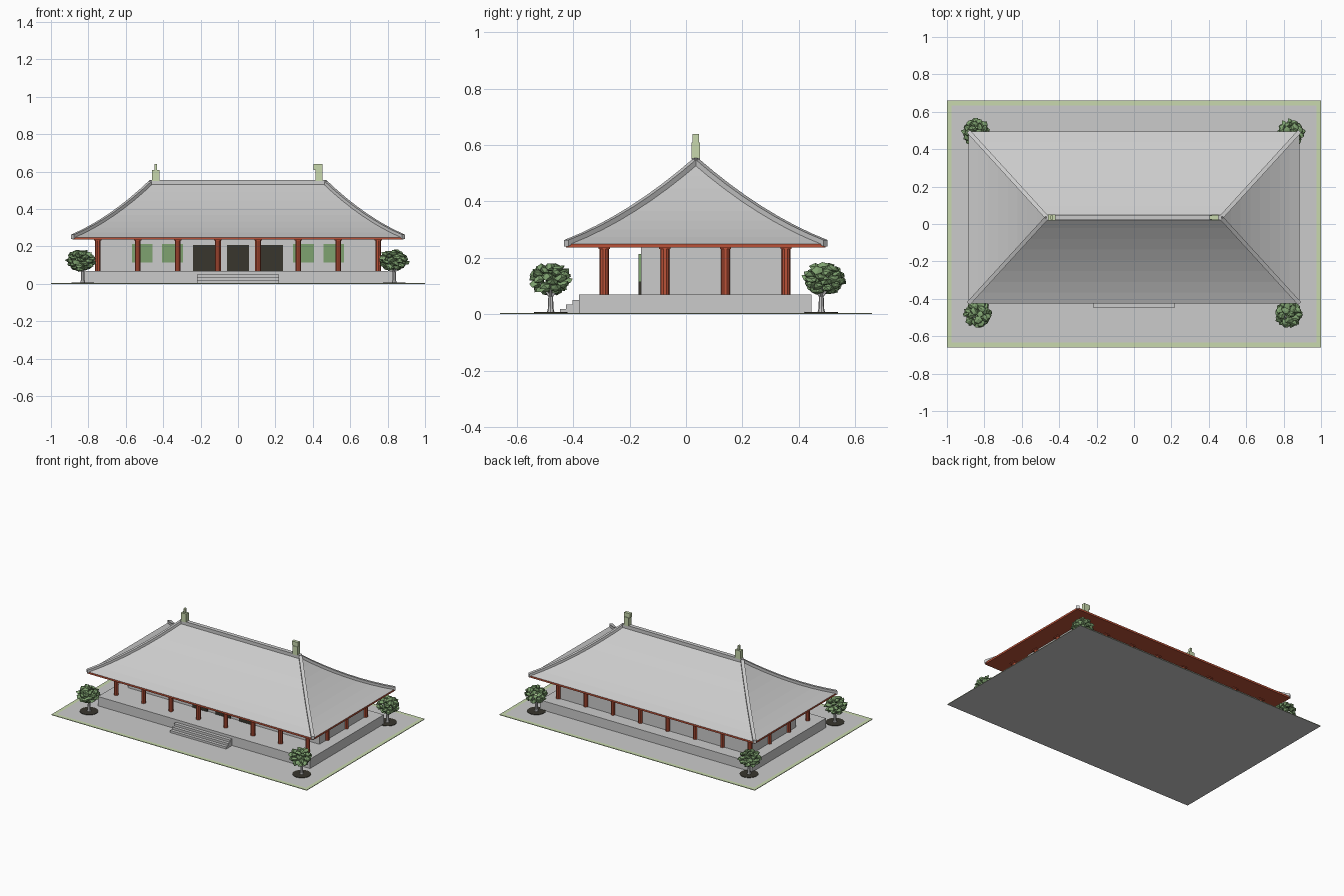
import bpy, bmesh, math, random
from mathutils import Vector, Matrix

random.seed(4)
cube = bpy.data.objects.get("Cube")
if cube:
    bpy.data.objects.remove(cube)


def material(name, color):
    m = bpy.data.materials.new(name)
    m.use_nodes = True
    m.diffuse_color = (*color, 1)
    m.node_tree.nodes["Principled BSDF"].inputs["Base Color"].default_value = (*color, 1)
    return m


stone = material("pale grey stone", (0.6, 0.6, 0.6))
lawn = material("pale sage green", (0.58, 0.69, 0.42))
green = material("leaf green", (0.21, 0.36, 0.16))
red = material("vermilion wood", (0.5, 0.085, 0.04))
dark = material("dark brown", (0.04, 0.037, 0.027))


def finish(bm, name, *mats):
    bmesh.ops.recalc_face_normals(bm, faces=bm.faces)
    mesh = bpy.data.meshes.new(name)
    bm.to_mesh(mesh)
    bm.free()
    for m in mats:
        mesh.materials.append(m)
    obj = bpy.data.objects.new(name, mesh)
    bpy.context.scene.collection.objects.link(obj)
    return obj


def add_box(bm, lo, hi):
    lo, hi = Vector(lo), Vector(hi)
    mat = Matrix.Translation((lo + hi) / 2) @ Matrix.Diagonal((*(hi - lo), 1))
    bmesh.ops.create_cube(bm, size=1, matrix=mat)


def box(name, lo, hi, mat):
    bm = bmesh.new()
    add_box(bm, lo, hi)
    return finish(bm, name, mat)


def add_rod(bm, a, b, r1, r2, sides=8):
    a, b = Vector(a), Vector(b)
    turn = (b - a).to_track_quat("Z", "Y").to_matrix().to_4x4()
    bmesh.ops.create_cone(bm, cap_ends=True, segments=sides, radius1=r1, radius2=r2,
                          depth=(b - a).length,
                          matrix=Matrix.Translation((a + b) / 2) @ turn)


# Ground: paved court with a planted border
bm = bmesh.new()
add_box(bm, (-1, -0.66, 0), (1, 0.66, 0.004))
bm.faces.ensure_lookup_table()
top = max(bm.faces, key=lambda f: f.calc_center_median().z)
bottom = min(bm.faces, key=lambda f: f.calc_center_median().z)
bmesh.ops.inset_region(bm, faces=[top], thickness=0.036)
for f in bm.faces:
    f.material_index = 0 if f in (top, bottom) else 1
finish(bm, "ground", stone, lawn)

# Platform and front steps
box("platform", (-0.83, -0.38, 0.003), (0.83, 0.445, 0.07), stone)
bm = bmesh.new()
for i in range(3):
    add_box(bm, (-0.22, -0.447 + 0.022 * i, 0.003 + 0.016 * i),
            (0.22, -0.38, 0.019 + 0.016 * i))
finish(bm, "front_steps", stone)

# Hall walls, windows and doors
box("hall_walls", (-0.75, -0.16, 0.07), (0.75, 0.355, 0.24), stone)
for side, word in ((-1, "right"), (1, "left")):
    for x in (0.35, 0.512):
        box(f"{word}_window", (side * x - 0.056, -0.168, 0.115),
            (side * x + 0.056, -0.16, 0.213), green)
for x in (-0.182, 0, 0.182):
    box("door", (x - 0.058, -0.168, 0.07), (x + 0.058, -0.16, 0.207), dark)

# Columns around the perimeter
xs = [-0.75 + i * 1.5 / 7 for i in range(8)]
ys = [-0.29 + i * 0.215 for i in range(4)]
for x in xs:
    for y in ys:
        if x in (xs[0], xs[-1]) or y in (ys[0], ys[-1]):
            bm = bmesh.new()
            add_rod(bm, (x, y, 0.07), (x, y, 0.236), 0.016, 0.016, 10)
            add_box(bm, (x - 0.02, y - 0.02, 0.231), (x + 0.02, y + 0.02, 0.237))
            finish(bm, "column", red)

# Eave slab and sweeping hipped roof
MID_Y, EAVE_X, EAVE_Y, RIDGE_X = 0.035, 0.885, 0.46, 0.465
box("eave_slab", (-EAVE_X, MID_Y - EAVE_Y, 0.236), (EAVE_X, MID_Y + EAVE_Y, 0.249), red)
STEPS = 8


def hip_point(t, sx, sy):
    z = 0.249 + 0.291 * (0.62 * t + 0.38 * t * t)
    return Vector((sx * (EAVE_X + (RIDGE_X - EAVE_X) * t), MID_Y + sy * EAVE_Y * (1 - t), z))


corners = ((-1, -1), (1, -1), (1, 1), (-1, 1))
bm = bmesh.new()
rings = [[bm.verts.new(hip_point(i / STEPS, *c)) for c in corners] for i in range(STEPS + 1)]
for a, b in zip(rings, rings[1:]):
    for k in range(4):
        n = (k + 1) % 4
        bm.faces.new((a[k], a[n], b[n], b[k]))
bm.faces.new(rings[0][::-1])
bmesh.ops.remove_doubles(bm, verts=bm.verts, dist=0.0005)
finish(bm, "roof", stone)

# Hip ribs follow the roof corners
for sx, sy in corners:
    bm = bmesh.new()
    across = Vector((-sy * EAVE_Y, sx * (RIDGE_X - EAVE_X) * -1, 0))
    across = Vector((sy * EAVE_Y, -sx * (EAVE_X - RIDGE_X), 0)).normalized() * 0.011
    prev = None
    for i in range(STEPS + 1):
        p = hip_point(i / STEPS, sx, sy)
        ring = [bm.verts.new(p + across * s + Vector((0, 0, h)))
                for s, h in ((-1, -0.008), (1, -0.008), (1, 0.014), (-1, 0.014))]
        if prev:
            for k in range(4):
                n = (k + 1) % 4
                bm.faces.new((prev[k], prev[n], ring[n], ring[k]))
        else:
            bm.faces.new(ring)
        prev = ring
    bm.faces.new(prev)
    finish(bm, "hip_rib", stone)

# Main ridge and its two finials
box("main_ridge", (-0.466, 0.021, 0.53), (0.466, 0.049, 0.554), stone)
bm = bmesh.new()
add_box(bm, (-0.46, 0.019, 0.55), (-0.42, 0.05, 0.61))
add_box(bm, (-0.446, 0.025, 0.61), (-0.434, 0.045, 0.64))
finish(bm, "right_finial", lawn)
bm = bmesh.new()
add_box(bm, (0.415, 0.019, 0.55), (0.452, 0.05, 0.61))
add_box(bm, (0.405, 0.023, 0.61), (0.452, 0.046, 0.64))
finish(bm, "left_finial", lawn)


# Corner trees: soil bed, forked trunk and faceted leaf clumps
def tree(x, y, crown_x, crown_y):
    bm = bmesh.new()
    add_rod(bm, (x, y, 0.003), (x, y, 0.007), 0.06, 0.06, 20)
    finish(bm, "soil_bed", dark)

    bm = bmesh.new()
    add_rod(bm, (x, y, 0.004), (x, y, 0.02), 0.014, 0.01)
    add_rod(bm, (x, y, 0.02), (x, y, 0.075), 0.01, 0.008)
    for i in range(5):
        a = i * math.tau / 5
        add_rod(bm, (x, y, 0.06), (x + 0.04 * math.cos(a), y + 0.04 * math.sin(a), 0.11),
                0.006, 0.003, 5)
    finish(bm, "trunk", stone)

    bm = bmesh.new()
    count = 34
    for i in range(count):
        # Even spiral over a flattened ball
        up = 1 - 2 * (i + 0.5) / count
        r = math.sqrt(1 - up * up)
        a = i * 2.4
        spot = Vector((crown_x + 0.056 * r * math.cos(a), crown_y + 0.056 * r * math.sin(a),
                       0.125 + 0.045 * up))
        tilt = Matrix.Rotation(random.uniform(-0.5, 0.5), 4, "X")
        spin = Matrix.Rotation(random.uniform(0, 6), 4, "Z")
        made = bmesh.ops.create_icosphere(
            bm, subdivisions=1, radius=0.025,
            matrix=Matrix.Translation(spot) @ spin @ tilt @ Matrix.Diagonal((1, 0.85, 0.6, 1)))
        for v in made["verts"]:
            v.co = spot + (v.co - spot) * random.uniform(0.6, 1.25)
    finish(bm, "foliage", green)


tree(-0.83, -0.48, -0.835, -0.482)
tree(0.835, -0.48, 0.827, -0.482)
tree(-0.83, 0.48, -0.845, 0.492)
tree(0.835, 0.48, 0.837, 0.487)
